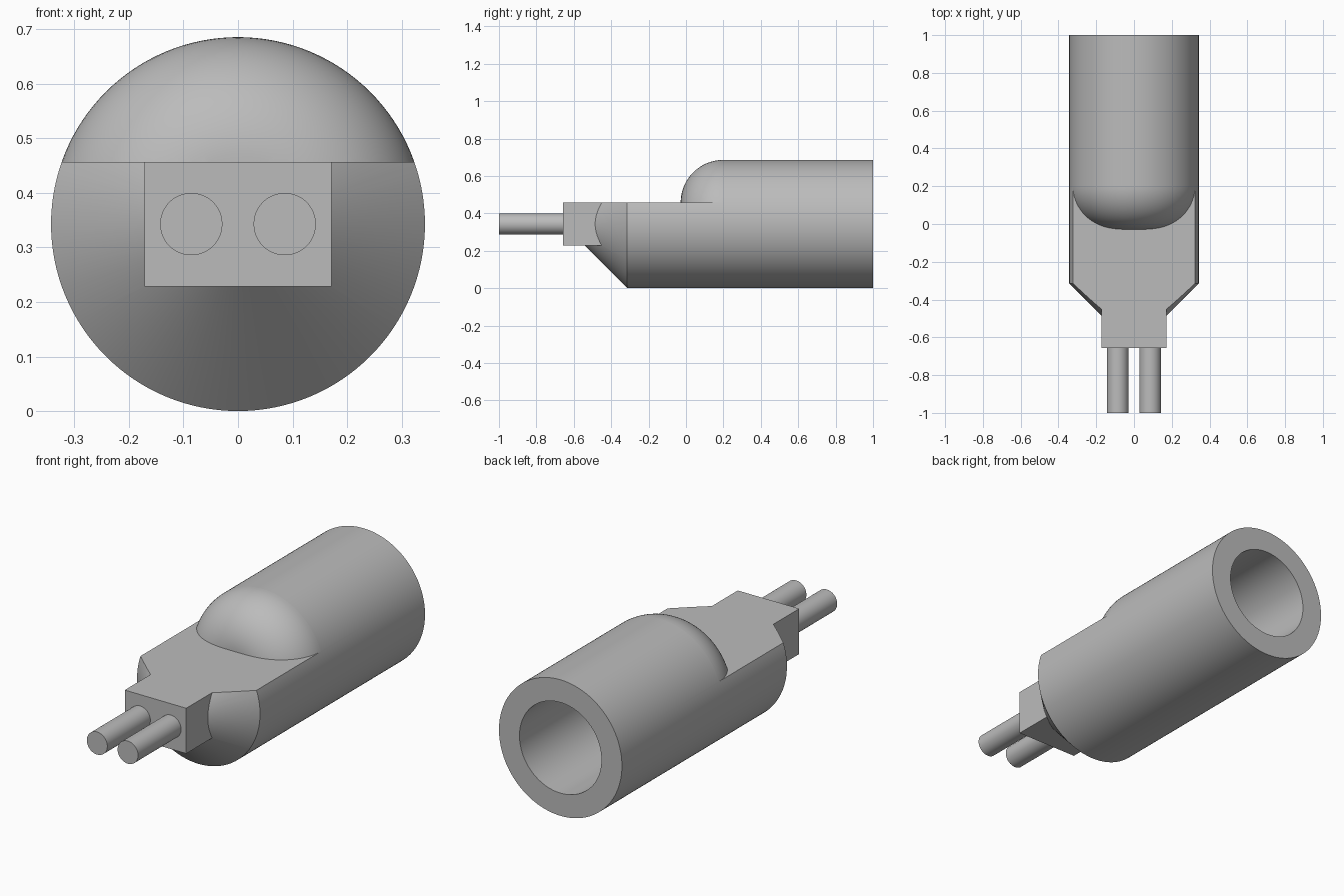
import bpy, bmesh
from math import sin, cos, pi
from mathutils import Vector, Matrix

cube = bpy.data.objects.get("Cube")
if cube:
    bpy.data.objects.remove(cube, do_unlink=True)

U = 2 / 35            # design unit: the whole model is 35 units long
AXIS = 6              # height of the tube axis in units

grey = bpy.data.materials.new("plain_grey")
grey.use_nodes = True
COLOUR = (0.5, 0.5, 0.5, 1)
grey.diffuse_color = COLOUR
grey.node_tree.nodes["Principled BSDF"].inputs["Base Color"].default_value = COLOUR


def finish(bm, name):
    """Scale from units to model size, seat on the ground and link."""
    bmesh.ops.recalc_face_normals(bm, faces=bm.faces)
    bm.transform(Matrix.Scale(U, 4) @ Matrix.Translation((0, -17.5, AXIS)))
    me = bpy.data.meshes.new(name)
    bm.to_mesh(me)
    bm.free()
    me.materials.append(grey)
    ob = bpy.data.objects.new(name, me)
    bpy.context.collection.objects.link(ob)
    return ob


def revolve(name, profile, x=0, steps=128):
    """Solid of revolution about a y-axis; profile is (y, radius)."""
    bm = bmesh.new()
    verts = [bm.verts.new((x + r, y, 0)) for y, r in profile]
    edges = [bm.edges.new(pair) for pair in zip(verts, verts[1:])]
    bmesh.ops.spin(bm, geom=verts + edges, cent=(x, 0, 0), axis=(0, 1, 0),
                   angle=2 * pi, steps=steps)
    bmesh.ops.remove_doubles(bm, verts=bm.verts, dist=1e-4)
    return finish(bm, name)


def box(name, low, high):
    low, high = Vector(low), Vector(high)
    bm = bmesh.new()
    bmesh.ops.create_cube(bm, size=1)
    bm.transform(Matrix.Translation((low + high) / 2) @ Matrix.Diagonal((high - low).to_4d()))
    return finish(bm, name)


def combine(target, tool, operation):
    """Apply a boolean and drop the used tool."""
    mod = target.modifiers.new("combine", 'BOOLEAN')
    mod.operation, mod.solver, mod.object = operation, 'EXACT', tool
    bpy.context.view_layer.objects.active = target
    bpy.ops.object.modifier_apply(modifier=mod.name)
    bpy.data.objects.remove(tool, do_unlink=True)


def smooth(ob):
    bpy.ops.object.select_all(action='DESELECT')
    ob.select_set(True)
    bpy.context.view_layer.objects.active = ob
    bpy.ops.object.shade_smooth_by_angle(angle=0.5)


# Tube with a conical nose and a blind bore from the back
body = revolve("tube_body", [(8, 0), (8, 2), (12, 6), (35, 6), (35, 4), (21, 4), (21, 0)])

# Square nose block, left too tall so that the flat cut trims it flush
combine(body, box("nose_block", (-3, 6, -2), (3, 13, 3)), 'UNION')

# Flat cut over the front, stopping at the rounded shoulder
cutter = box("flat_cutter", (-8, 4, 2), (8, 20.98, 8))
fillet = [(21 - 4 * cos(a), 2 + 4 * sin(a)) for a in (i * pi / 48 for i in range(25))]
shoulder = revolve("shoulder", [(17, 0)] + fillet + [(23, 6), (23, 0)])
combine(cutter, shoulder, 'DIFFERENCE')
combine(body, cutter, 'DIFFERENCE')
smooth(body)

# Two contact pins
for side, x in (("right", -1.5), ("left", 1.5)):
    smooth(revolve(side + "_pin", [(0, 0), (0, 1), (6.5, 1), (6.5, 0)], x, 48))
